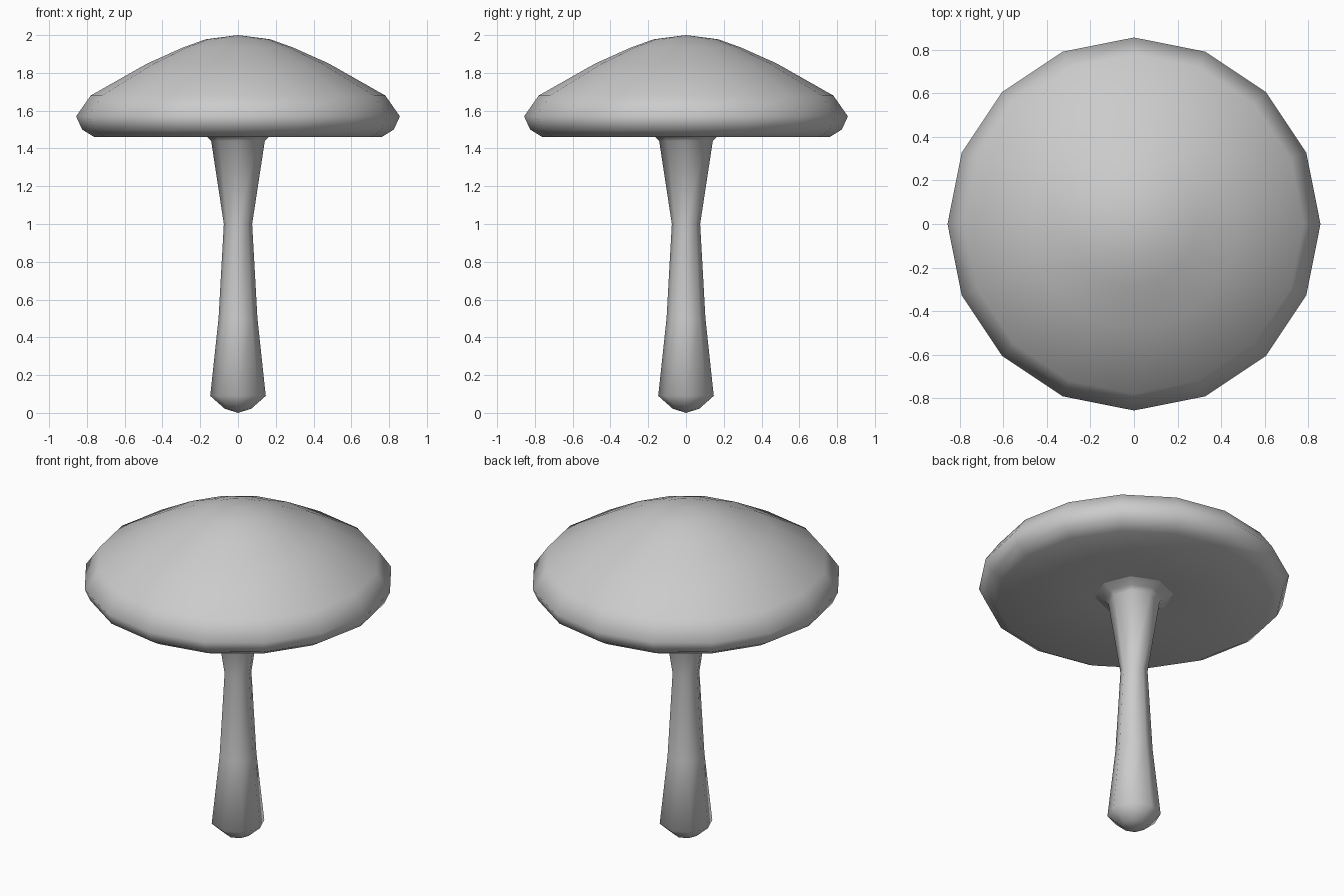
import bpy
import bmesh
from math import cos, sin, tau

cube = bpy.data.objects.get("Cube")
if cube:
    bpy.data.objects.remove(cube, do_unlink=True)

# One plain grey for the whole mushroom
GREY = (0.6, 0.6, 0.6, 1)
grey = bpy.data.materials.new("plain_grey")
grey.use_nodes = True
grey.diffuse_color = GREY
grey.node_tree.nodes["Principled BSDF"].inputs["Base Color"].default_value = GREY


def lathe(name, profile, sides):
    """Revolve (radius, height) points around z; radius 0 makes a pole."""
    bm = bmesh.new()
    rings = []
    for r, z in profile:
        count = sides if r > 0 else 1
        rings.append([bm.verts.new((r * cos(tau * i / sides), r * sin(tau * i / sides), z))
                      for i in range(count)])
    for low, high in zip(rings, rings[1:]):
        for i in range(sides):
            j = (i + 1) % sides
            corners = [low[i % len(low)], low[j % len(low)],
                       high[j % len(high)], high[i % len(high)]]
            bm.faces.new(list(dict.fromkeys(corners)))
    bmesh.ops.recalc_face_normals(bm, faces=bm.faces)
    for face in bm.faces:
        face.smooth = True
    mesh = bpy.data.meshes.new(name)
    bm.to_mesh(mesh)
    bm.free()
    mesh.materials.append(grey)
    obj = bpy.data.objects.new(name, mesh)
    bpy.context.collection.objects.link(obj)
    return obj


# Domed cap with a rounded rim and a slightly hollow underside
lathe("cap", [(0, 1.49), (0.22, 1.485), (0.76, 1.46), (0.825, 1.5), (0.857, 1.57),
              (0.78, 1.68), (0.48, 1.85), (0.29, 1.935), (0.17, 1.978), (0, 2)], 16)

# Waisted stem with a blunt foot, flaring into the cap
lathe("stem", [(0, 0), (0.07, 0.022), (0.147, 0.09), (0.103, 0.5), (0.075, 1),
               (0.142, 1.44), (0.165, 1.462), (0.22, 1.487)], 8)
